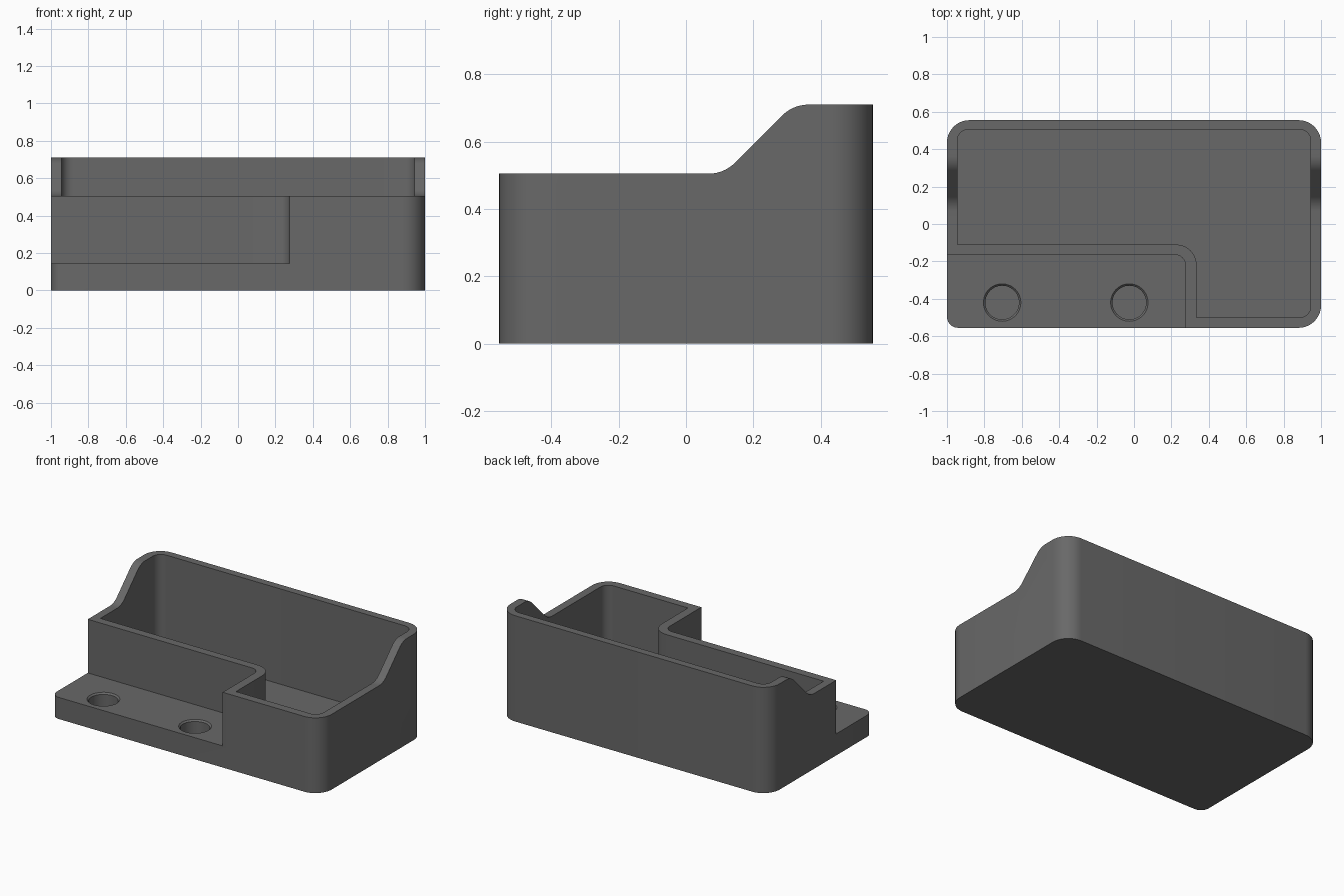
import bpy, bmesh, math
from mathutils import Vector, Matrix

if "Cube" in bpy.data.objects:
    bpy.data.objects.remove(bpy.data.objects["Cube"])


def rounded(corners, steps=10):
    """Outline from (x, y, radius) corners, each radius turned into a fillet."""
    out, n = [], len(corners)
    for i, (x, y, r) in enumerate(corners):
        p = Vector((x, y))
        if r == 0:
            out.append(p)
            continue
        a = (Vector(corners[i - 1][:2]) - p).normalized()
        b = (Vector(corners[(i + 1) % n][:2]) - p).normalized()
        half = a.angle(b) / 2
        centre = p + (a + b).normalized() * (r / math.sin(half))
        start = p + a * (r / math.tan(half)) - centre
        end = p + b * (r / math.tan(half)) - centre
        sweep = math.atan2(start.x * end.y - start.y * end.x, start.dot(end))
        for k in range(steps + 1):
            out.append(centre + Matrix.Rotation(sweep * k / steps, 2) @ start)
    return out


def prism(name, outline, low, high, along_x=False):
    """Extrude an outline along z, or along x when the outline is (y, z)."""
    bm = bmesh.new()
    place = (lambda p, h: (h, p.x, p.y)) if along_x else (lambda p, h: (p.x, p.y, h))
    face = bm.faces.new([bm.verts.new(place(p, low)) for p in outline])
    top = bmesh.ops.extrude_face_region(bm, geom=[face])["geom"]
    shift = Vector((high - low, 0, 0)) if along_x else Vector((0, 0, high - low))
    bmesh.ops.translate(bm, vec=shift, verts=[v for v in top if isinstance(v, bmesh.types.BMVert)])
    return finish(name, bm)


def finish(name, bm):
    bmesh.ops.recalc_face_normals(bm, faces=bm.faces)
    mesh = bpy.data.meshes.new(name)
    bm.to_mesh(mesh)
    bm.free()
    obj = bpy.data.objects.new(name, mesh)
    bpy.context.collection.objects.link(obj)
    return obj


def combine(target, tool, operation):
    """Apply a boolean and discard the tool."""
    mod = target.modifiers.new(tool.name, "BOOLEAN")
    mod.operation, mod.solver, mod.object = operation, "EXACT", tool
    bpy.context.view_layer.objects.active = target
    bpy.ops.object.modifier_apply(modifier=mod.name)
    bpy.data.objects.remove(tool)


def hole(x, y):
    """Blind round hole with a chamfered mouth."""
    bm = bmesh.new()
    rings = []
    for r, z in ((0.09, 0.045), (0.09, 0.135), (0.11, 0.155)):
        rings.append([bm.verts.new((x + r * math.cos(k * math.tau / 48),
                                    y + r * math.sin(k * math.tau / 48), z)) for k in range(48)])
    for lo, hi in zip(rings, rings[1:]):
        for k in range(48):
            j = (k + 1) % 48
            bm.faces.new((lo[k], lo[j], hi[j], hi[k]))
    bm.faces.new(rings[0])
    bm.faces.new(rings[-1])
    return finish("hole_cutter", bm)


# Holder body: rounded footprint
Y = 0.555
body = prism("holder_body", rounded([
    (-1, -Y, 0.06), (1, -Y, 0.12), (1, Y, 0.12), (-1, Y, 0.12)]), -0.1, 1)

# Side silhouette: low front, sloped shoulder, tall back
combine(body, prism("side_profile", rounded([
    (-0.7, 0, 0), (0.7, 0, 0), (0.7, 0.71, 0), (0.318, 0.71, 0.11),
    (0.113, 0.505, 0.11), (-0.7, 0.505, 0)]), -1.2, 1.2, True), "INTERSECT")

# Open compartment
combine(body, prism("compartment", rounded([
    (0.335, -0.5, 0), (0.945, -0.5, 0.06), (0.945, 0.505, 0.06),
    (-0.945, 0.505, 0.06), (-0.945, -0.11, 0), (0.335, -0.11, 0.11)]), 0.07, 1.2), "DIFFERENCE")

# Front ledge
combine(body, prism("ledge", rounded([
    (-1.2, -0.8, 0), (0.275, -0.8, 0), (0.275, -0.165, 0.055), (-1.2, -0.165, 0)]),
    0.145, 1.2), "DIFFERENCE")

# Two round holes in the ledge
for hx in (-0.705, -0.025):
    combine(body, hole(hx, -0.42), "DIFFERENCE")

# Finish
grey = bpy.data.materials.new("dark_grey")
grey.diffuse_color = (0.14, 0.14, 0.14, 1)
grey.use_nodes = True
grey.node_tree.nodes["Principled BSDF"].inputs["Base Color"].default_value = grey.diffuse_color
body.data.materials.clear()
body.data.materials.append(grey)
for p in body.data.polygons:
    p.material_index = 0
bpy.ops.object.select_all(action="DESELECT")
body.select_set(True)
bpy.context.view_layer.objects.active = body
bpy.ops.object.shade_smooth_by_angle(angle=math.radians(30))
